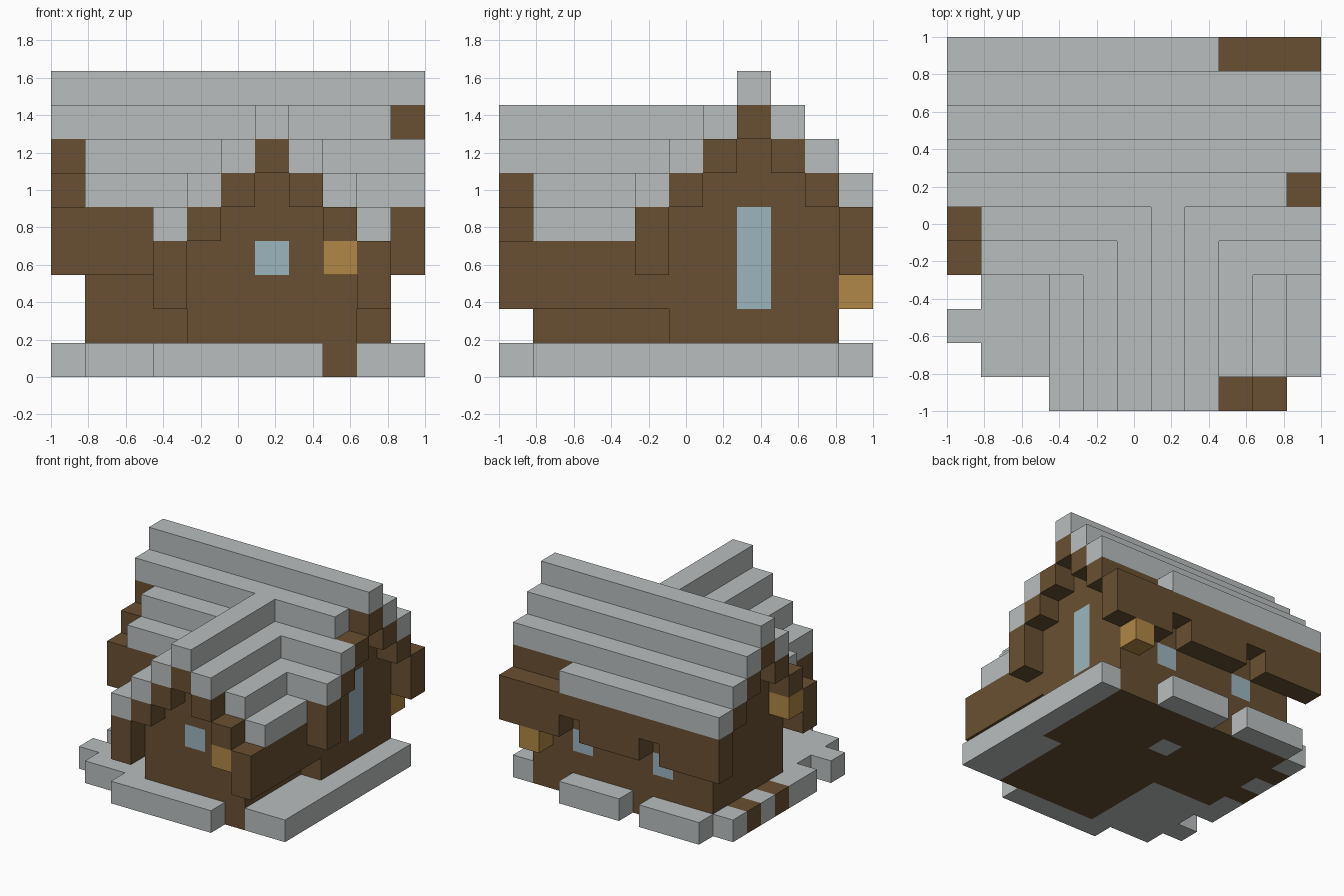
import bpy, bmesh, math
from mathutils import Vector

cube = bpy.data.objects.get("Cube")
if cube:
    bpy.data.objects.remove(cube, do_unlink=True)

U = 2 / 11          # edge of one block
cells = {}          # block position -> part name
part_material = {}


def material(name, colour):
    m = bpy.data.materials.new(name)
    m.use_nodes = True
    m.diffuse_color = (*colour, 1)
    bsdf = next(n for n in m.node_tree.nodes if n.type == 'BSDF_PRINCIPLED')
    bsdf.inputs["Base Color"].default_value = (*colour, 1)
    bsdf.inputs["Roughness"].default_value = 0.9
    return m


stone = material("pale_stone", (0.49, 0.515, 0.515))
wood = material("brown_wood", (0.141, 0.08, 0.032))
glass = material("blue_glass", (0.33, 0.46, 0.515))
amber = material("amber_lamp", (0.434, 0.243, 0.061))


def span(v):
    a, b = v if isinstance(v, tuple) else (v, v)
    return range(a, b + 1)


def fill(part, mat, x, y, z):
    """Fill an inclusive range of blocks with a part."""
    part_material[part] = mat
    for i in span(x):
        for j in span(y):
            for k in span(z):
                cells[i, j, k] = part


def clear(x, y, z):
    for i in span(x):
        for j in span(y):
            for k in span(z):
                cells.pop((i, j, k), None)


# Ground paving around the house
fill("paving", stone, (3, 7), 0, 0)
fill("paving", stone, (1, 3), (1, 4), 0)
fill("paving", stone, (9, 10), (1, 4), 0)
fill("paving", stone, 10, (5, 9), 0)
fill("paving", stone, 0, 2, 0)
fill("paving", stone, 0, (4, 9), 0)
for x in ((1, 3), (5, 7)):
    fill("paving", stone, x, 10, 0)
for y in (6, 8):
    fill("path_plank", wood, 0, y, 0)

# Main house body and front wing, stepping up into gables
fill("house_wall", wood, (1, 9), (5, 9), (0, 4))
fill("wing_wall", wood, (4, 8), (1, 4), (0, 3))
for s in (1, 0):
    fill("house_wall", wood, (1, 9), (7 - s, 7 + s), 6 - s)
    fill("wing_wall", wood, (6 - s, 6 + s), (1, 5), 5 - s)
fill("floor_stone", stone, 5, 7, 0)

# Stepped timber trim under each roof course
for s in range(4):
    for d in (-s, s):
        drop = 1 if s == 3 else 0
        fill("house_trim", wood, (0, 10), 7 + d, (7 - s - drop - (s == 3), 7 - s)
             if s < 3 else (3, 4))
        fill("wing_trim", wood, 6 + d, (0, 5 - s) if s < 3 else (0, 4),
             6 - s if s < 3 else (2, 3))

# Stepped stone roofs
for s in range(4):
    for d in (-s, s):
        fill("wing_roof", stone, 6 + d, (0, 6 - s), 7 - s)
        fill("house_roof", stone, (0, 10), 7 + d, 8 - s)

# Weathered gaps in the roofs and notches above the back windows
for gap in ((0, 4, 5), (0, 5, 6), (10, 6, 7), ((8, 10), 10, 5),
            (8, 0, 5), (9, 0, 4), (3, 10, 3), (7, 10, 3)):
    clear(*gap)

# Windows
fill("front_window", glass, 6, 1, 3)
fill("side_window", glass, 9, 7, (2, 4))
for x in (3, 7):
    fill("back_window", glass, x, 9, 2)

# Lamps hanging under the eaves
fill("front_lamp", amber, 8, 0, 3)
fill("back_lamp", amber, 9, 10, 2)
fill("side_lamp", amber, 0, 5, 4)


def build(part):
    """Make one object from the exposed block faces of a part."""
    bm = bmesh.new()
    for pos, owner in cells.items():
        if owner != part:
            continue
        centre = Vector(pos) + Vector((0.5, 0.5, 0.5))
        for axis in range(3):
            for sign in (-1, 1):
                n = Vector((0, 0, 0))
                n[axis] = sign
                if tuple(int(c) for c in Vector(pos) + n) in cells:
                    continue
                a = Vector((0, 0, 0))
                a[(axis + 1) % 3] = 0.5
                b = n.cross(a)
                mid = centre + n * 0.5
                corners = (mid - a - b, mid + a - b, mid + a + b, mid - a + b)
                bm.faces.new([bm.verts.new(((c.x * U) - 1, (c.y * U) - 1, c.z * U))
                              for c in corners])
    bmesh.ops.remove_doubles(bm, verts=bm.verts, dist=U / 50)
    bmesh.ops.dissolve_limit(bm, angle_limit=math.radians(1),
                             verts=bm.verts, edges=bm.edges)
    mesh = bpy.data.meshes.new(part)
    bm.to_mesh(mesh)
    bm.free()
    mesh.materials.append(part_material[part])
    bpy.context.scene.collection.objects.link(bpy.data.objects.new(part, mesh))


for part in part_material:
    build(part)
